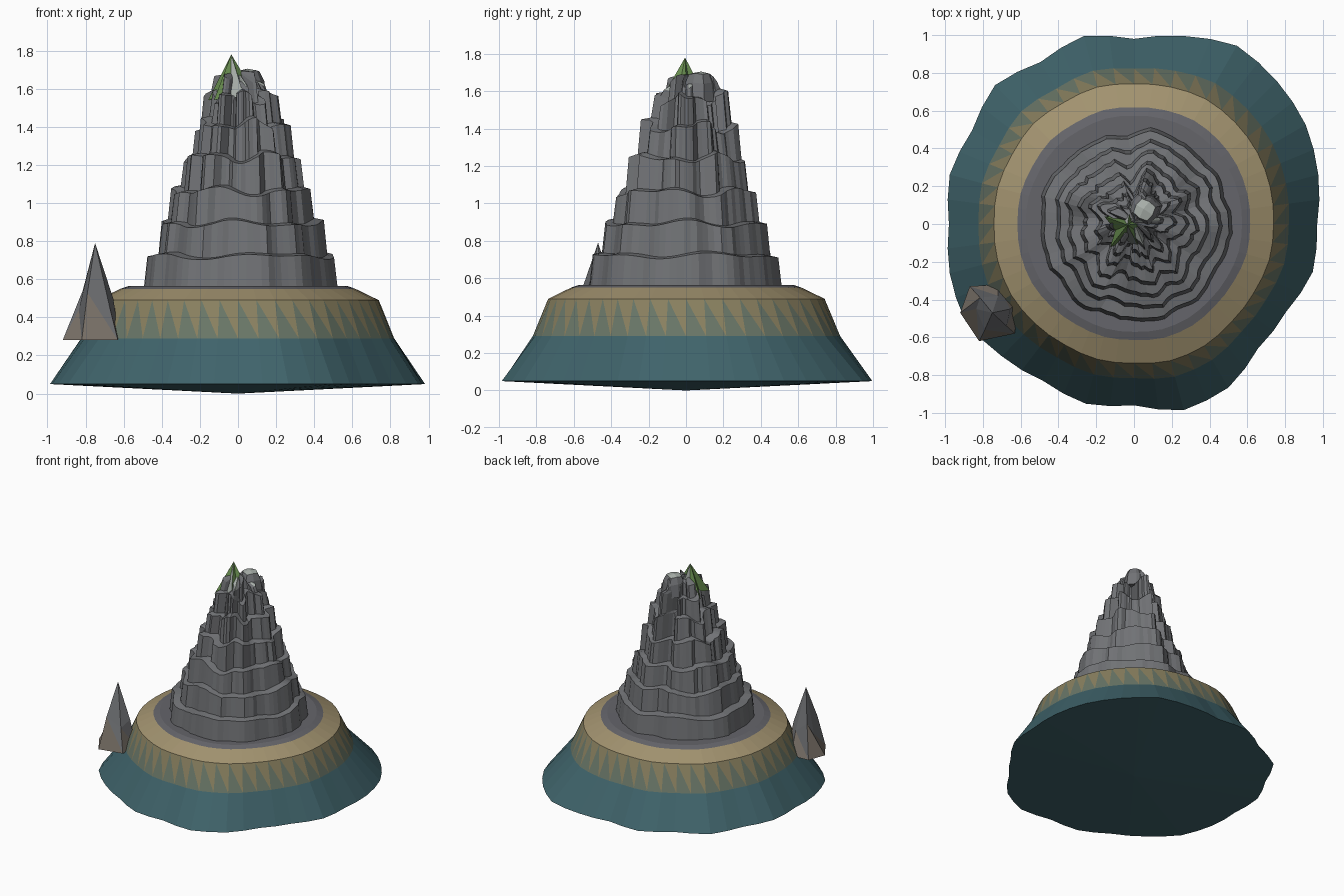
import bpy, bmesh, math, random
from math import sin, cos, pi, radians, exp

if "Cube" in bpy.data.objects:
    bpy.data.objects.remove(bpy.data.objects["Cube"])

random.seed(4)


def mat(name, col):
    m = bpy.data.materials.new(name)
    m.diffuse_color = (*col, 1)
    m.use_nodes = True
    m.node_tree.nodes["Principled BSDF"].inputs["Base Color"].default_value = m.diffuse_color
    return m


TEAL = mat("deep_teal", (0.05, 0.125, 0.145))
SHALLOW = mat("shallow_green", (0.14, 0.18, 0.135))
OLIVE = mat("wet_sand", (0.25, 0.215, 0.115))
SAND = mat("sand", (0.36, 0.29, 0.16))
SLATE = mat("slate", (0.13, 0.13, 0.145))
ROCK = mat("rock", (0.165, 0.17, 0.18))
PALE = mat("pale_rock", (0.40, 0.44, 0.41))
GREEN = mat("moss", (0.14, 0.27, 0.08))
BROWN = mat("brown_rock", (0.21, 0.18, 0.15))


def finish(bm, name, mats):
    bmesh.ops.recalc_face_normals(bm, faces=bm.faces)
    me = bpy.data.meshes.new(name)
    bm.to_mesh(me)
    bm.free()
    for m in mats:
        me.materials.append(m)
    ob = bpy.data.objects.new(name, me)
    bpy.context.collection.objects.link(ob)
    return ob


def ring(bm, pts):
    return [bm.verts.new(p) for p in pts]


def bridge(bm, a, b, mi=0):
    n = len(a)
    for i in range(n):
        j = (i + 1) % n
        bm.faces.new((a[i], a[j], b[j], b[i])).material_index = mi


def fan(bm, r, tip, pick=lambda i: 0):
    t = bm.verts.new(tip)
    for i in range(len(r)):
        bm.faces.new((r[i], r[(i + 1) % len(r)], t)).material_index = pick(i)


# Island skirt: irregular outline every 15 degrees, rings stepping inwards
OUT = [.97, 1.01, 1.05, 1.07, 1.09, 1.03, .98, 1.03, .99, 1.04, .99, 1.01,
       .98, 1.01, 1.03, .99, .96, .985, .96, 1.02, 1.0, .93, .93, .98]
N = 48


def skirt_ring(bm, r, follow, z):
    pts = []
    for i in range(N):
        o = OUT[i // 2] if i % 2 == 0 else (OUT[i // 2] + OUT[(i // 2 + 1) % 24]) / 2
        rr = r + follow * (o - 1)
        a = 2 * pi * i / N
        pts.append((rr * cos(a), rr * sin(a), z))
    return ring(bm, pts)


bm = bmesh.new()
r0 = skirt_ring(bm, 1.0, 1.0, 0.05)
r1 = skirt_ring(bm, 0.83, 0.35, 0.29)
r2 = skirt_ring(bm, 0.745, 0.2, 0.49)
r3 = skirt_ring(bm, 0.62, 0.15, 0.55)
r4 = skirt_ring(bm, 0.575, 0.1, 0.565)
fan(bm, r0, (0, 0, 0))
bridge(bm, r0, r1, 0)
for i in range(N):                       # shoreline teeth
    j = (i + 1) % N
    bm.faces.new((r1[i], r1[j], r2[i])).material_index = 1
    bm.faces.new((r1[j], r2[j], r2[i])).material_index = 2
bridge(bm, r2, r3, 3)
bridge(bm, r3, r4, 4)
fan(bm, r4, (0, 0, 0.56), lambda i: 4)
finish(bm, "island_base", [TEAL, SHALLOW, OLIVE, SAND, SLATE])

# Terraced crag: (radius, centre x, centre y, top z, roughness) per tier
TIERS = [(.505, .005, -.01, .72, .012), (.435, .015, -.01, .89, .016),
         (.370, .010, -.01, 1.06, .022), (.302, .015, -.01, 1.24, .028),
         (.235, .020, 0, 1.41, .034), (.175, .015, .01, 1.56, .038),
         (.115, .010, .015, 1.64, .036)]
M = 80
JIT = [random.uniform(-1, 1) for _ in range(M)]


def bump(a, centre, width):
    d = (a - radians(centre) + pi) % (2 * pi) - pi
    return exp(-(d / radians(width)) ** 2)


def rough(a, i):
    w = .6 * sin(5 * a + 1) + .5 * sin(9 * a + 2.2) + .4 * sin(14 * a + .5) + .35 * JIT[i]
    return w - 1.6 * bump(a, 98, 8) - 1.2 * bump(a, 215, 9) + .9 * bump(a, 55, 22)


bm = bmesh.new()
prev = None
prev_z = [0.55] * M
for k, (R, cx, cy, top, amp) in enumerate(TIERS):
    lo, hi, zs = [], [], []
    for i in range(M):
        a = 2 * pi * i / M
        r = max(.05, R + amp * (rough(a, i) + .25 * random.uniform(-1, 1)))
        z = top + (.010 + .003 * k) * (sin(4 * a + 1.7 * k) + .8 * sin(7 * a + k))
        lo.append((cx + r * cos(a), cy + r * sin(a), prev_z[i] + .01))
        r -= .018
        hi.append((cx + r * cos(a), cy + r * sin(a), z))
        zs.append(z)
    lo, hi = ring(bm, lo), ring(bm, hi)
    if prev:
        bridge(bm, prev, lo)
    bridge(bm, lo, hi)
    prev, prev_z = hi, zs
fan(bm, prev, (0, 0.01, 1.69), lambda i: 1 if i % 20 < 5 else 0)
finish(bm, "terraced_crag", [ROCK, PALE])


# Star-based spikes and knobs
def spike(name, cx, cy, levels, tip, n, star, mats, pick):
    bm = bmesh.new()
    prev = None
    for r, z in levels:
        pts = []
        for i in range(n):
            s = 1 if i % 2 == 0 else star
            a = 2 * pi * (i + .3) / n
            pts.append((cx + r * s * cos(a), cy + r * s * sin(a), z + .04 * (1 - s)))
        cur = ring(bm, pts)
        if prev:
            bridge(bm, prev, cur)
        else:
            bm.faces.new(cur)
        prev = cur
    fan(bm, prev, tip, pick)
    finish(bm, name, mats)


# Mossy summit and pale shoulder beside it
spike("mossy_summit", -.03, -.02, [(.14, 1.54)], (-.035, -.005, 1.78), 10, .5,
      [GREEN, PALE], lambda i: 1 if i in (2, 7) else 0)
spike("pale_shoulder", .055, .075, [(.10, 1.54), (.085, 1.64), (.06, 1.69)],
      (.05, .08, 1.705), 8, .85, [ROCK, PALE], lambda i: 1)

# Leaning sea stack on the shore
bm = bmesh.new()
foot = ring(bm, [(-.92, -.47, .28), (-.82, -.62, .28), (-.63, -.58, .28),
                 (-.62, -.42, .28), (-.72, -.32, .28), (-.87, -.33, .28)])
waist = ring(bm, [(-.835, -.45, .44), (-.79, -.56, .53), (-.675, -.54, .46),
                  (-.655, -.45, .50), (-.72, -.38, .46), (-.815, -.39, .54)])
bm.faces.new(foot)
for i in range(6):
    j = (i + 1) % 6
    bm.faces.new((foot[i], foot[j], waist[i])).material_index = 1
    bm.faces.new((foot[j], waist[j], waist[i]))
fan(bm, waist, (-.75, -.47, .79))
finish(bm, "sea_stack", [ROCK, BROWN])
